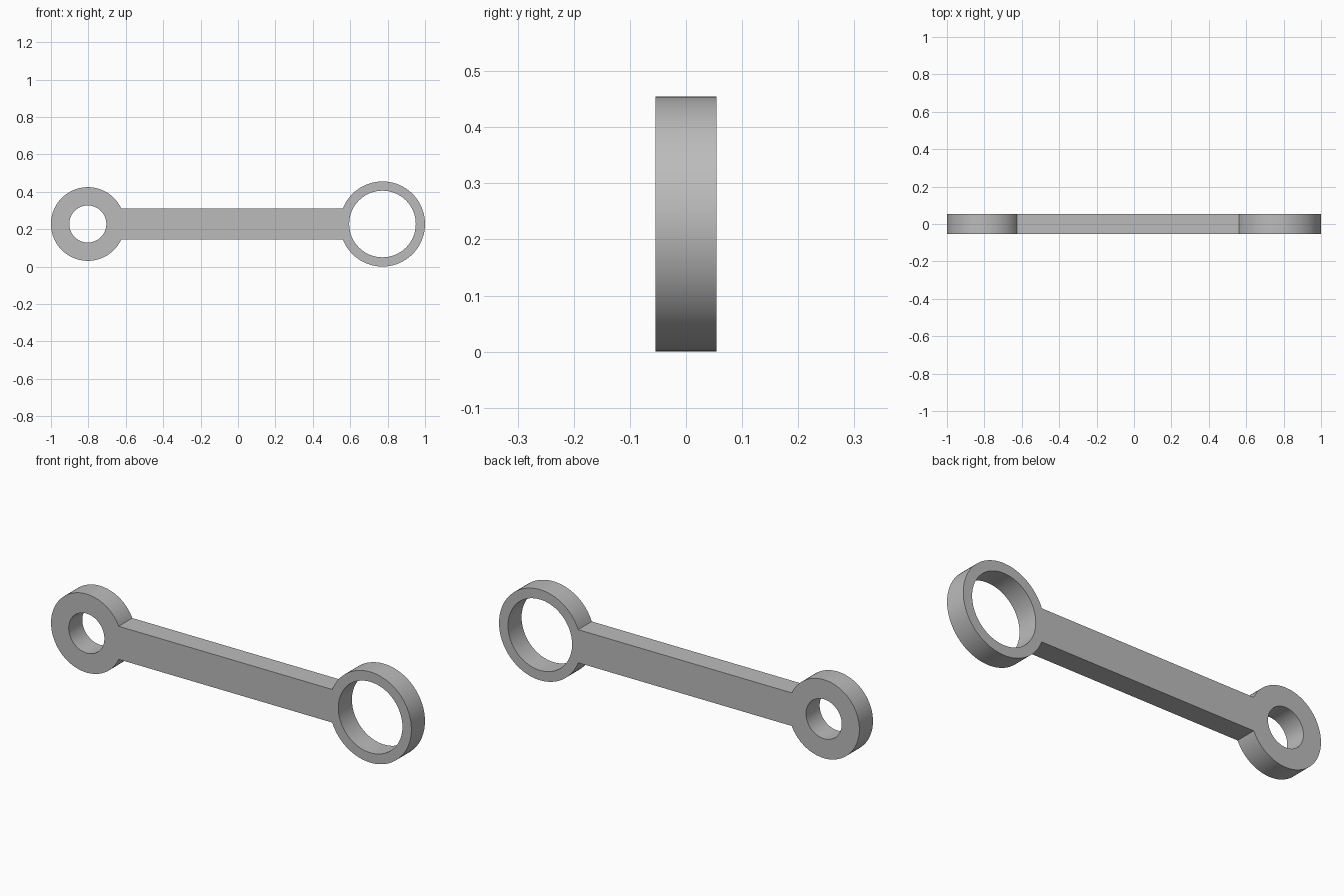
import bpy, bmesh
from math import asin, cos, sin, pi

cube = bpy.data.objects.get("Cube")
if cube:
    bpy.data.objects.remove(cube, do_unlink=True)

MID_Z = 0.2275
HALF_DEPTH = 0.054
BAR_HALF = 0.083
BIG_X, BIG_R, BIG_HOLE = 0.7725, 0.2275, 0.178
SMALL_X, SMALL_R, SMALL_HOLE = -0.803, 0.197, 0.099

steel = bpy.data.materials.new("grey_steel")
steel.use_nodes = True
colour = (0.5, 0.5, 0.5, 1)
steel.diffuse_color = colour
steel.node_tree.nodes["Principled BSDF"].inputs["Base Color"].default_value = colour


def arc(cx, radius, start, end, steps):
    """Points along an arc in the front plane, both ends included."""
    angles = [start + (end - start) * i / steps for i in range(steps + 1)]
    return [(cx + radius * cos(a), -HALF_DEPTH, MID_Z + radius * sin(a)) for a in angles]


def loop_edges(bm, points):
    verts = [bm.verts.new(p) for p in points]
    return [bm.edges.new((v, verts[(i + 1) % len(verts)])) for i, v in enumerate(verts)]


# Outer outline: each end arc stops where it meets the bar
big_gap = asin(BAR_HALF / BIG_R)
small_gap = asin(BAR_HALF / SMALL_R)
outline = arc(BIG_X, BIG_R, big_gap - pi, pi - big_gap, 80)
outline += arc(SMALL_X, SMALL_R, small_gap, 2 * pi - small_gap, 80)

# Outline and both bores, filled and extruded to the full depth
bm = bmesh.new()
edges = loop_edges(bm, outline)
for cx, radius in ((BIG_X, BIG_HOLE), (SMALL_X, SMALL_HOLE)):
    edges += loop_edges(bm, arc(cx, radius, 0, 2 * pi, 80)[:-1])
bmesh.ops.triangle_fill(bm, use_beauty=True, use_dissolve=False, edges=edges)
result = bmesh.ops.extrude_face_region(bm, geom=bm.faces[:], use_keep_orig=True)
back = [g for g in result["geom"] if isinstance(g, bmesh.types.BMVert)]
bmesh.ops.translate(bm, verts=back, vec=(0, 2 * HALF_DEPTH, 0))
bmesh.ops.recalc_face_normals(bm, faces=bm.faces[:])

mesh = bpy.data.meshes.new("connecting_rod")
bm.to_mesh(mesh)
bm.free()
mesh.materials.append(steel)
rod = bpy.data.objects.new("connecting_rod", mesh)
bpy.context.collection.objects.link(rod)

# Smooth round walls with crisp rims
bpy.ops.object.select_all(action="DESELECT")
rod.select_set(True)
bpy.context.view_layer.objects.active = rod
bpy.ops.object.shade_smooth_by_angle(angle=pi / 6)
